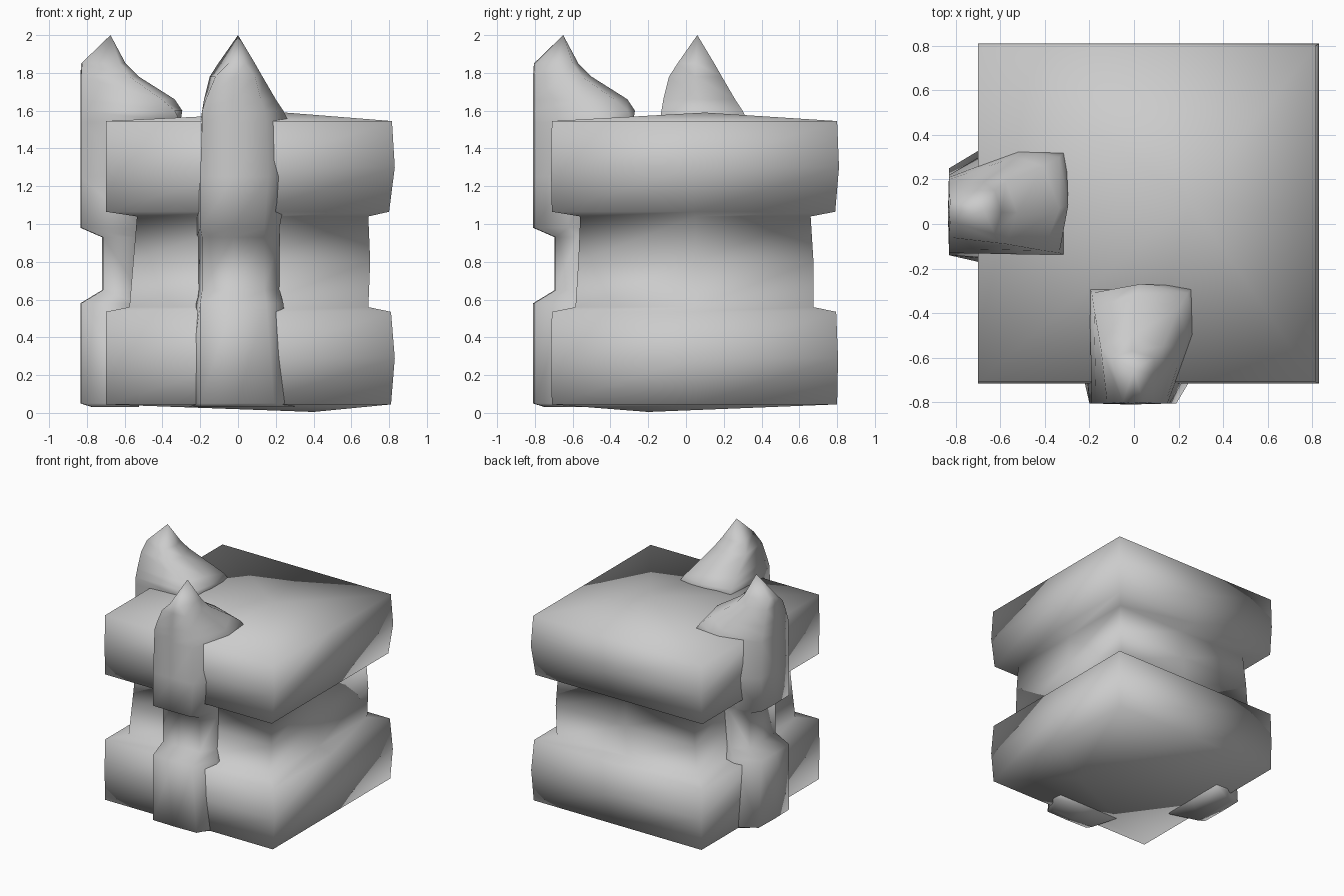
import bpy, bmesh

if "Cube" in bpy.data.objects:
    bpy.data.objects.remove(bpy.data.objects["Cube"])


def loft(name, rings, bottom=None, top=None, remap=None):
    """Skin a stack of closed rings; each end closes on a flat cap or a tip point."""
    bm = bmesh.new()
    move = remap or (lambda p: p)
    loops = [[bm.verts.new(move(p)) for p in ring] for ring in rings]
    n = len(rings[0])
    for a, b in zip(loops, loops[1:]):
        for i in range(n):
            j = (i + 1) % n
            bm.faces.new((a[i], a[j], b[j], b[i]))
    for loop, tip in ((loops[0], bottom), (loops[-1], top)):
        if tip is None:
            bm.faces.new(loop)
        else:
            v = bm.verts.new(move(tip))
            for i in range(n):
                bm.faces.new((loop[i], loop[(i + 1) % n], v))
    bmesh.ops.recalc_face_normals(bm, faces=bm.faces)
    me = bpy.data.meshes.new(name)
    bm.to_mesh(me)
    bm.free()
    for p in me.polygons:
        p.use_smooth = True
    ob = bpy.data.objects.new(name, me)
    bpy.context.collection.objects.link(ob)
    return ob


def block_ring(z, x0, x1, y0, y1):
    """Rectangle with a point in the middle of every side."""
    xm, ym = (x0 + x1) / 2, (y0 + y1) / 2
    return [(x0, y0, z), (xm, y0, z), (x1, y0, z), (x1, ym, z),
            (x1, y1, z), (xm, y1, z), (x0, y1, z), (x0, ym, z)]


# Main body: base slab, narrow waist and top slab
levels = [
    (0.045, -0.70, 0.81, -0.71, 0.80),
    (0.29, -0.70, 0.83, -0.715, 0.805),
    (0.535, -0.70, 0.81, -0.71, 0.795),
    (0.56, -0.575, 0.69, -0.585, 0.675),
    (0.80, -0.555, 0.70, -0.57, 0.675),
    (1.04, -0.535, 0.69, -0.56, 0.66),
    (1.065, -0.70, 0.80, -0.71, 0.79),
    (1.30, -0.70, 0.83, -0.715, 0.81),
    (1.545, -0.70, 0.815, -0.71, 0.80),
]
loft("block_body", [block_ring(*lv) for lv in levels],
     bottom=(0.40, -0.20, 0.005), top=(0.25, 0.10, 1.59))


def post_ring(z, y_out, xl, xr, xl_in, xr_in, y_in, y_mid=None):
    """Half-round section that leans against the body."""
    y_mid = y_in if y_mid is None else y_mid
    return [(xl_in, y_in, z), (xl, y_out, z), ((xl + xr) / 2, y_out - 0.005, z),
            (xr, y_out, z), (xr_in, y_in * 0.6 + y_out * 0.4, z),
            (xr_in, y_in, z), ((xl_in + xr_in) / 2, y_mid, z)]


# Post with foot, shaft and pointed head
post = [
    (0.03, -0.74, -0.20, 0.18, -0.27, 0.30, -0.50),
    (0.05, -0.805, -0.20, 0.19, -0.27, 0.30, -0.50),
    (0.58, -0.805, -0.20, 0.15, -0.23, 0.24, -0.50),
    (0.65, -0.69, -0.19, 0.14, -0.22, 0.22, -0.50),
    (0.93, -0.69, -0.19, 0.14, -0.22, 0.22, -0.50),
    (0.98, -0.805, -0.20, 0.14, -0.22, 0.22, -0.50),
    (1.25, -0.805, -0.20, 0.16, -0.20, 0.27, -0.50),
    (1.54, -0.805, -0.19, 0.15, -0.20, 0.27, -0.28),
    (1.60, -0.805, -0.19, 0.14, -0.19, 0.24, -0.31, -0.27),
    (1.66, -0.805, -0.17, 0.12, -0.18, 0.20, -0.38, -0.31),
    (1.78, -0.805, -0.12, 0.09, -0.15, 0.13, -0.55, -0.50),
    (1.85, -0.80, -0.05, 0.04, -0.105, 0.09, -0.60, -0.57),
]
rings = [post_ring(*p) for p in post]
tip = (0.0, -0.65, 2.0)
loft("front_post", rings, top=tip)

# Matching post on the left, reflected across the diagonal
loft("left_post", rings, top=tip,
     remap=lambda p: (p[1] - 0.025, p[0] + 0.06, p[2]))
